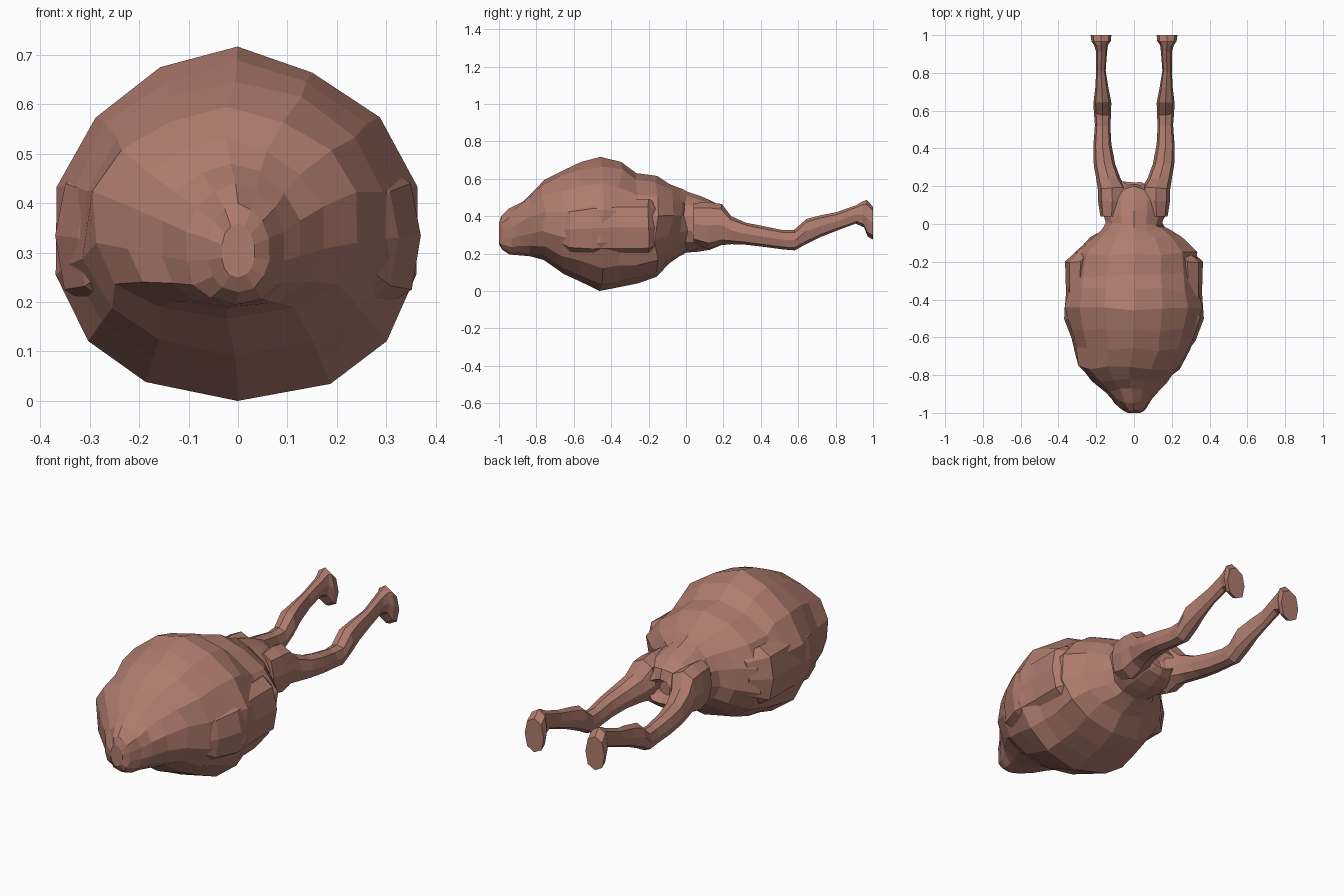
import bpy, bmesh, math, random

random.seed(4)

skin = bpy.data.materials.new("roast brown")
skin.diffuse_color = (0.43, 0.2, 0.155, 1)


def loft(name, rings, sides, p_up=0.9, p_low=0.9, jitter=0.0):
    """Rings are (y, x_left, x_right, z_low, z_high); closed flat-faced skin."""
    bm = bmesh.new()
    loops = []
    for i, (y, xl, xr, zl, zh) in enumerate(rings):
        cx, cz, rx, rz = (xl + xr) / 2, (zl + zh) / 2, (xr - xl) / 2, (zh - zl) / 2
        loop = []
        for k in range(sides):
            a = 2 * math.pi * k / sides + math.pi / 2
            c, s = math.cos(a), math.sin(a)
            p = p_up if s > 0 else p_low
            r = 1 - random.random() * jitter * (abs(c) > 0.01) * (abs(s) > 0.01)
            dy = random.uniform(-0.25, 0.25) * jitter * (0 < i < len(rings) - 1)
            loop.append(bm.verts.new((
                cx + rx * r * math.copysign(abs(c) ** p, c),
                y + dy,
                cz + rz * r * math.copysign(abs(s) ** p, s))))
        loops.append(loop)
    for a, b in zip(loops, loops[1:]):
        for k in range(sides):
            n = (k + 1) % sides
            bm.faces.new((a[k], a[n], b[n], b[k]))
    bm.faces.new(loops[0])
    bm.faces.new(loops[-1])
    bmesh.ops.recalc_face_normals(bm, faces=bm.faces)
    mesh = bpy.data.meshes.new(name)
    bm.to_mesh(mesh)
    bm.free()
    mesh.materials.append(skin)
    obj = bpy.data.objects.new(name, mesh)
    bpy.context.collection.objects.link(obj)
    return obj


def mirror_x(obj):
    m = obj.modifiers.new("mirror", "MIRROR")
    m.use_axis[0] = True
    m.use_mirror_merge = False


# Round body, from the blunt neck end to the hips
loft("body", [
    (-1.00, -0.035, 0.035, 0.25, 0.36),
    (-0.98, -0.065, 0.065, 0.22, 0.40),
    (-0.94, -0.11, 0.10, 0.195, 0.44),
    (-0.88, -0.16, 0.13, 0.19, 0.48),
    (-0.83, -0.23, 0.18, 0.185, 0.53),
    (-0.76, -0.305, 0.26, 0.165, 0.595),
    (-0.66, -0.325, 0.315, 0.09, 0.645),
    (-0.56, -0.35, 0.345, 0.05, 0.69),
    (-0.45, -0.38, 0.378, 0.00, 0.717),
    (-0.35, -0.36, 0.36, 0.02, 0.69),
    (-0.27, -0.35, 0.345, 0.04, 0.63),
    (-0.16, -0.33, 0.345, 0.075, 0.615),
    (-0.08, -0.24, 0.26, 0.15, 0.57),
    (-0.03, -0.18, 0.18, 0.185, 0.545),
    (0.00, -0.155, 0.155, 0.205, 0.53),
    (0.06, -0.175, 0.175, 0.21, 0.51),
    (0.13, -0.165, 0.165, 0.22, 0.49),
    (0.19, -0.14, 0.14, 0.25, 0.45),
    (0.215, -0.08, 0.08, 0.28, 0.40),
    (0.16, -0.04, 0.04, 0.30, 0.37),
], 14, 1.04, 0.82, 0.05)

# Folded wings lying against the flanks, barely proud of the body
wing = loft("folded_wings", [
    (-0.72, 0.19, 0.25, 0.27, 0.38),
    (-0.62, 0.20, 0.325, 0.20, 0.46),
    (-0.50, 0.22, 0.37, 0.19, 0.48),
    (-0.36, 0.22, 0.36, 0.19, 0.49),
    (-0.20, 0.20, 0.365, 0.19, 0.49),
    (-0.12, 0.16, 0.28, 0.23, 0.46),
], 8, 0.9, 0.8, 0.02)
mirror_x(wing)

# Pair of legs: thigh, bent knee, shank and upright end pad
leg = loft("legs", [
    (0.04, 0.06, 0.178, 0.25, 0.47),
    (0.12, 0.04, 0.19, 0.225, 0.475),
    (0.19, 0.04, 0.192, 0.245, 0.465),
    (0.24, 0.07, 0.20, 0.25, 0.40),
    (0.32, 0.10, 0.213, 0.247, 0.365),
    (0.42, 0.12, 0.215, 0.235, 0.345),
    (0.52, 0.125, 0.207, 0.222, 0.325),
    (0.58, 0.122, 0.212, 0.217, 0.325),
    (0.64, 0.12, 0.215, 0.25, 0.385),
    (0.72, 0.136, 0.205, 0.29, 0.405),
    (0.81, 0.15, 0.20, 0.325, 0.422),
    (0.91, 0.143, 0.20, 0.36, 0.46),
    (0.95, 0.138, 0.21, 0.34, 0.48),
    (0.97, 0.122, 0.225, 0.29, 0.487),
    (1.00, 0.12, 0.23, 0.275, 0.45),
], 8, 0.8, 0.8, 0.02)
mirror_x(leg)
